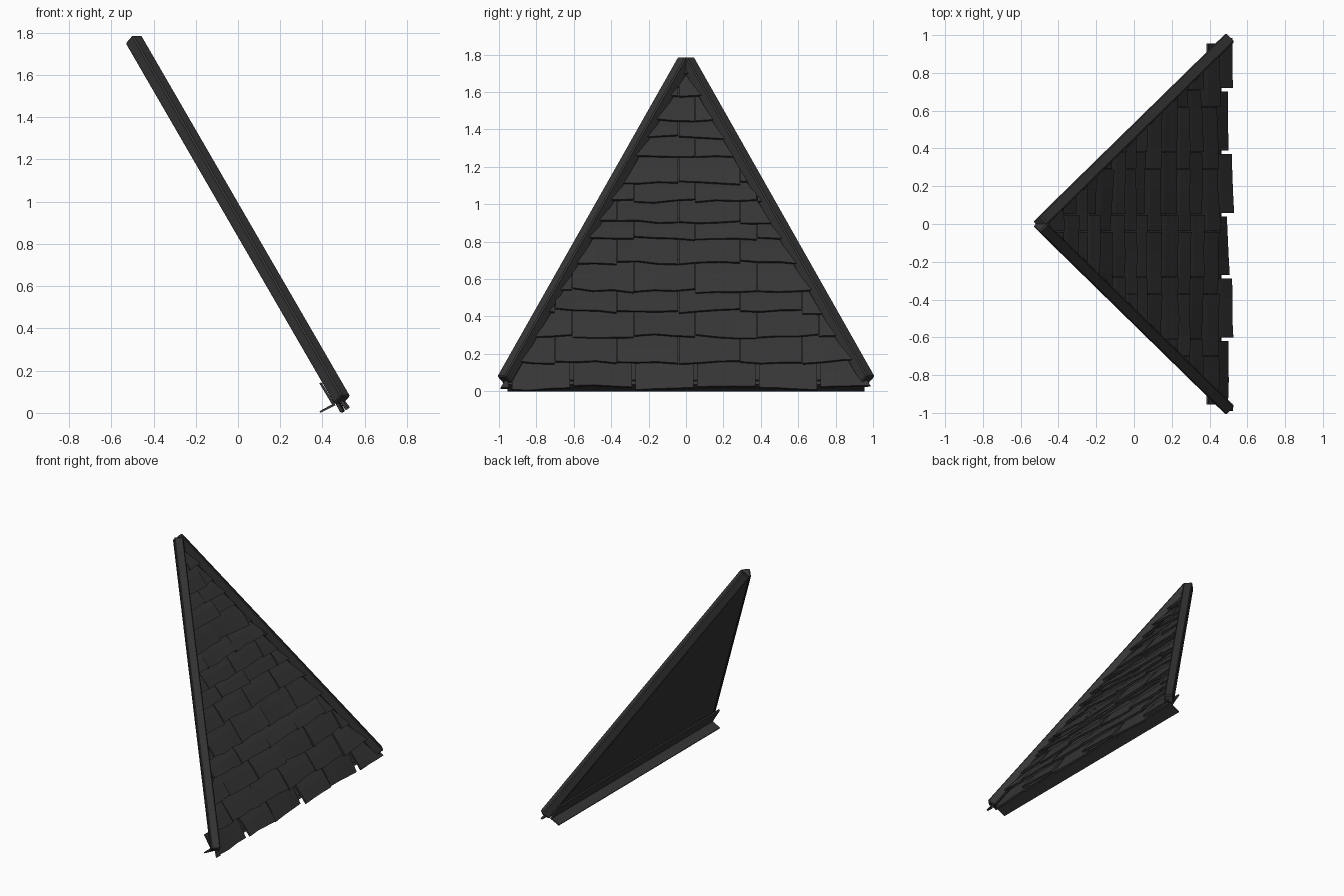
import bpy, bmesh, random
from mathutils import Vector, Matrix

random.seed(4)
cube = bpy.data.objects.get("Cube")
if cube:
    bpy.data.objects.remove(cube)

slate = bpy.data.materials.new("charcoal_slate")
slate.use_nodes = True
COLOUR = (0.036, 0.036, 0.036, 1)
slate.diffuse_color = COLOUR
slate.node_tree.nodes["Principled BSDF"].inputs["Base Color"].default_value = COLOUR

# Roof frame: origin at the eave, UP along the slope, OUT away from the roof
APEX = Vector((-0.5, 0, 1.765))
EAVE = Vector((0.49, 0, 0.055))
HALF = 0.968
UP = (APEX - EAVE).normalized()
SIDE = Vector((0, 1, 0))
OUT = SIDE.cross(UP).normalized()
LENGTH = (APEX - EAVE).length


def roof(y, s, n):
    return EAVE + SIDE * y + UP * s + OUT * n


def finish(bm, name):
    bmesh.ops.recalc_face_normals(bm, faces=bm.faces)
    mesh = bpy.data.meshes.new(name)
    bm.to_mesh(mesh)
    bm.free()
    mesh.materials.append(slate)
    obj = bpy.data.objects.new(name, mesh)
    bpy.context.collection.objects.link(obj)
    return obj


def prism(bm, front, back):
    """Closed solid between two matching outlines."""
    a = [bm.verts.new(p) for p in front]
    b = [bm.verts.new(p) for p in back]
    bm.faces.new(a)
    bm.faces.new(b[::-1])
    for i in range(len(a)):
        j = (i + 1) % len(a)
        bm.faces.new((a[j], a[i], b[i], b[j]))


def clip_to_hips(bm):
    """Trim everything outside the two slanted hip lines."""
    for side in (1, -1):
        corner = roof(side * HALF, 0, 0)
        normal = (APEX - corner).cross(OUT).normalized()
        if normal.y * side < 0:
            normal.negate()
        geom = bm.verts[:] + bm.edges[:] + bm.faces[:]
        cut = bmesh.ops.bisect_plane(bm, geom=geom, plane_co=corner, plane_no=normal,
                                     clear_outer=True)
        edges = [e for e in cut["geom_cut"] if isinstance(e, bmesh.types.BMEdge)]
        bmesh.ops.holes_fill(bm, edges=edges, sides=0)


# Flat backing board closing the underside
bm = bmesh.new()
outline = [(-HALF + 0.02, 0.02), (HALF - 0.02, 0.02), (0, LENGTH - 0.01)]
prism(bm, [roof(y, s, -0.026) for y, s in outline], [roof(y, s, -0.033) for y, s in outline])
finish(bm, "backing_board")


# Overlapping slates, one wavy-edged slab each
def add_slate(bm, y0, y1, s0, s1, lift):
    steps = 3
    tilt = random.uniform(-0.018, 0.018)
    skew = random.uniform(-0.012, 0.012)
    thick = 0.014
    top, under = [], []
    for i in range(steps + 1):
        t = i / steps
        y = y0 + (y1 - y0) * t
        edge = s0 + tilt * (t - 0.5) + random.uniform(-0.007, 0.007)
        low = lift + skew * (t - 0.5)
        # Lower edge stands proud, upper edge tucks under the next row
        points = ((y, edge, low), (y, (s0 + s1) / 2, low * 0.6 - 0.005), (y, s1, -0.014))
        top.append([bm.verts.new(roof(*p)) for p in points])
        under.append([bm.verts.new(roof(p[0], p[1], p[2] - thick)) for p in points])
    for i in range(steps):
        for j in range(2):
            for g in (top, under):
                bm.faces.new((g[i][j], g[i + 1][j], g[i + 1][j + 1], g[i][j + 1]))
        for j in (0, 2):
            bm.faces.new((top[i][j], top[i + 1][j], under[i + 1][j], under[i][j]))
    for i in (0, steps):
        for j in range(2):
            bm.faces.new((top[i][j], top[i][j + 1], under[i][j + 1], under[i][j]))


row_heights = [0.02, 0.15, 0.29, 0.42, 0.53, 0.68, 0.81, 0.9,
               1.01, 1.11, 1.25, 1.35, 1.44, 1.57, 1.69, 1.76]
rows = [(z - EAVE.z) / UP.z for z in row_heights]
WIDTH = 0.33
for r, (s0, s1) in enumerate(zip(rows, rows[1:])):
    bm = bmesh.new()
    shift = 0.05 if r % 2 == 0 else -0.04
    for k in range(-4, 4):
        y0 = shift + k * WIDTH
        reach = HALF * (1 - s0 / LENGTH)
        if y0 > reach or y0 + WIDTH < -reach:
            continue
        # The eave course alternates proud and sunken slates
        if r == 0:
            lift, gap = (0.015 if k % 2 == 0 else -0.012), 0.009
        else:
            lift, gap = random.uniform(0.006, 0.026), 0.002
        add_slate(bm, y0 + gap, y0 + WIDTH - gap, s0, s1 + 0.04, lift)
    clip_to_hips(bm)
    finish(bm, f"slate_row_{r + 1}")

# Square hip beams down both slanted sides
for side, name in ((1, "left_hip_beam"), (-1, "right_hip_beam")):
    foot = roof(side * HALF, 0, 0)
    along = (foot - APEX).normalized()
    across = Vector((1, -side, 0)).normalized()
    over = across.cross(along).normalized()
    if over.z < 0:
        over.negate()
        across.negate()
    frame = Matrix((across, over, along)).transposed().to_4x4()
    frame.translation = (foot + APEX) / 2 + over * 0.008
    bm = bmesh.new()
    bmesh.ops.create_cube(bm, size=1)
    bmesh.ops.scale(bm, vec=(0.064, 0.064, (foot - APEX).length), verts=bm.verts)
    bmesh.ops.transform(bm, matrix=frame, verts=bm.verts)
    beam = finish(bm, name)
    bevel = beam.modifiers.new("chamfer", "BEVEL")
    bevel.width = 0.007
    bevel.segments = 1

# Folded drip edge under the eave: a short leg up the slope and a lip below
profile = [(0.385, 0.14), (0.445, 0.04), (0.386, 0.008), (0.39, 0), (0.462, 0.036), (0.395, 0.145)]
bm = bmesh.new()
prism(bm, [(x, -0.955, z) for x, z in profile], [(x, 0.955, z) for x, z in profile])
finish(bm, "eave_drip_edge")
